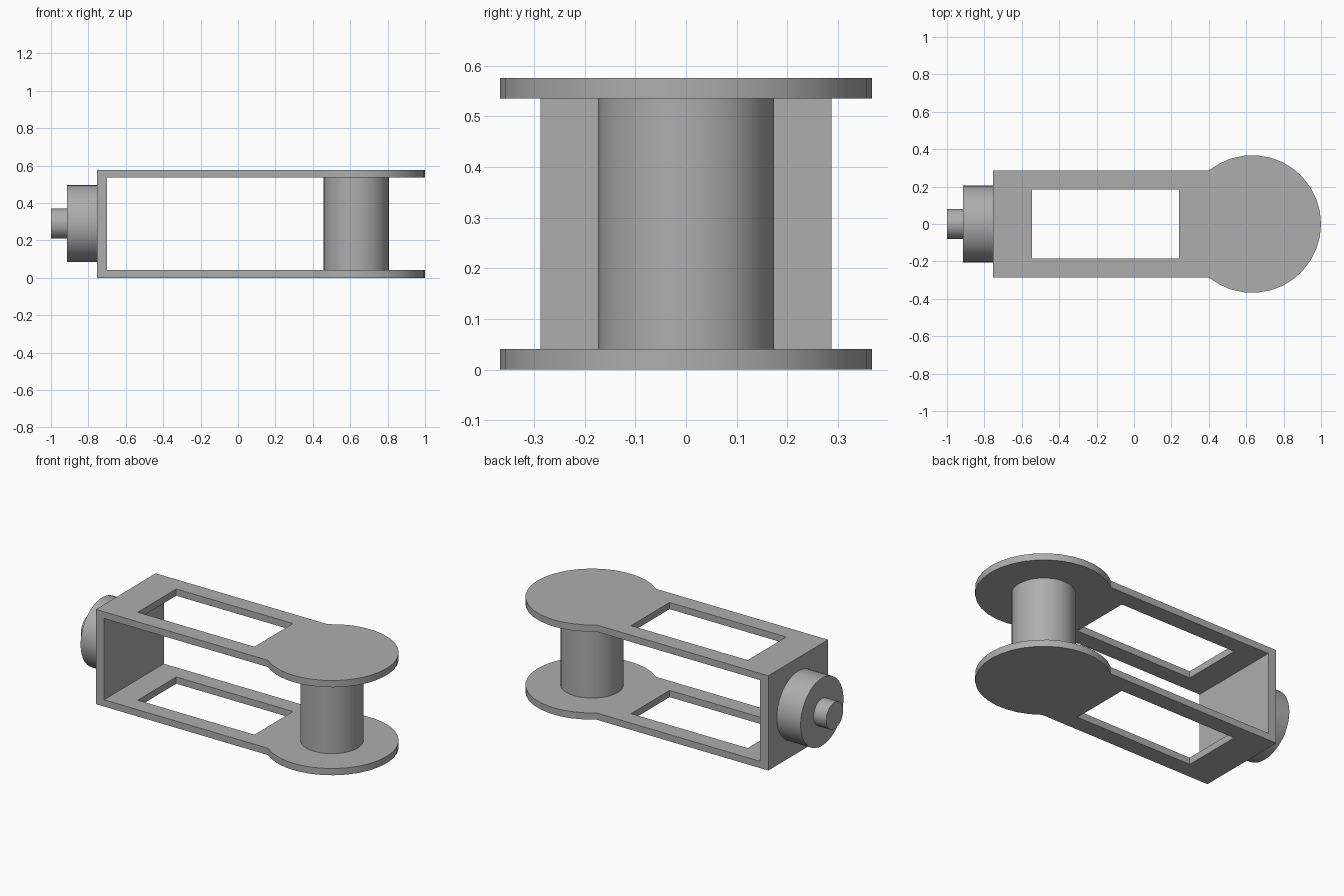
import bpy, bmesh, math
from mathutils import Matrix, Vector

if "Cube" in bpy.data.objects:
    bpy.data.objects.remove(bpy.data.objects["Cube"])

# Main dimensions
HEIGHT, PLATE = 0.576, 0.041
BACK, HALF_WIDTH = -0.755, 0.287
DISC_X, DISC_R = 0.632, 0.368
AXIS_Z = HEIGHT / 2 + 0.002

grey = bpy.data.materials.new("plain_grey")
grey.use_nodes = True
colour = (0.42, 0.42, 0.42, 1)
grey.diffuse_color = colour
grey.node_tree.nodes["Principled BSDF"].inputs["Base Color"].default_value = colour


def finish(name, bm):
    bmesh.ops.recalc_face_normals(bm, faces=bm.faces)
    mesh = bpy.data.meshes.new(name)
    bm.to_mesh(mesh)
    bm.free()
    mesh.materials.append(grey)
    obj = bpy.data.objects.new(name, mesh)
    bpy.context.collection.objects.link(obj)
    return obj


def smooth(obj):
    bpy.ops.object.select_all(action="DESELECT")
    obj.select_set(True)
    bpy.context.view_layer.objects.active = obj
    bpy.ops.object.shade_smooth_by_angle(angle=math.radians(30))


def box(name, low, high):
    low, high = Vector(low), Vector(high)
    bm = bmesh.new()
    bmesh.ops.create_cube(bm, size=1, matrix=Matrix.Translation((low + high) / 2)
                          @ Matrix.Diagonal((*(high - low), 1)))
    return finish(name, bm)


def cylinder(name, start, end, radius):
    start, end = Vector(start), Vector(end)
    axis = end - start
    bm = bmesh.new()
    turn = axis.to_track_quat("Z", "Y").to_matrix().to_4x4()
    bmesh.ops.create_cone(bm, cap_ends=True, segments=40, radius1=radius, radius2=radius,
                          depth=axis.length,
                          matrix=Matrix.Translation((start + end) / 2) @ turn)
    obj = finish(name, bm)
    smooth(obj)
    return obj


def cut(obj, cutter):
    mod = obj.modifiers.new("cut", "BOOLEAN")
    mod.operation, mod.solver, mod.object = "DIFFERENCE", "EXACT", cutter
    bpy.context.view_layer.objects.active = obj
    bpy.ops.object.modifier_apply(modifier=mod.name)
    bpy.data.objects.remove(cutter)


# Fork bracket: straight arm outline flowing into a round end
reach = math.pi - math.asin(HALF_WIDTH / DISC_R)
steps = 24
outline = [(BACK, HALF_WIDTH), (BACK, -HALF_WIDTH)]
for i in range(steps + 1):
    a = reach * (2 * i / steps - 1)
    outline.append((DISC_X + DISC_R * math.cos(a), DISC_R * math.sin(a)))
bm = bmesh.new()
base = bm.faces.new([bm.verts.new((x, y, 0)) for x, y in outline])
top = bmesh.ops.extrude_face_region(bm, geom=[base], use_keep_orig=True)["geom"]
bmesh.ops.translate(bm, vec=(0, 0, HEIGHT),
                    verts=[v for v in top if isinstance(v, bmesh.types.BMVert)])
bracket = finish("fork_bracket", bm)

# Open slot between the arms, then the window through both arms
cut(bracket, box("slot_cutter", (-0.70, -1, PLATE), (2, 1, HEIGHT - PLATE)))
cut(bracket, box("window_cutter", (-0.545, -0.185, -1), (0.24, 0.185, 2)))
smooth(bracket)

# Roller pin between the round ends
cylinder("roller_pin", (DISC_X, 0, PLATE), (DISC_X, 0, HEIGHT - PLATE), 0.174)

# Hub and shaft on the back wall
cylinder("hub", (BACK, 0, AXIS_Z), (-0.915, 0, AXIS_Z), 0.206)
cylinder("shaft", (-0.915, 0, AXIS_Z), (-1, 0, AXIS_Z), 0.081)
